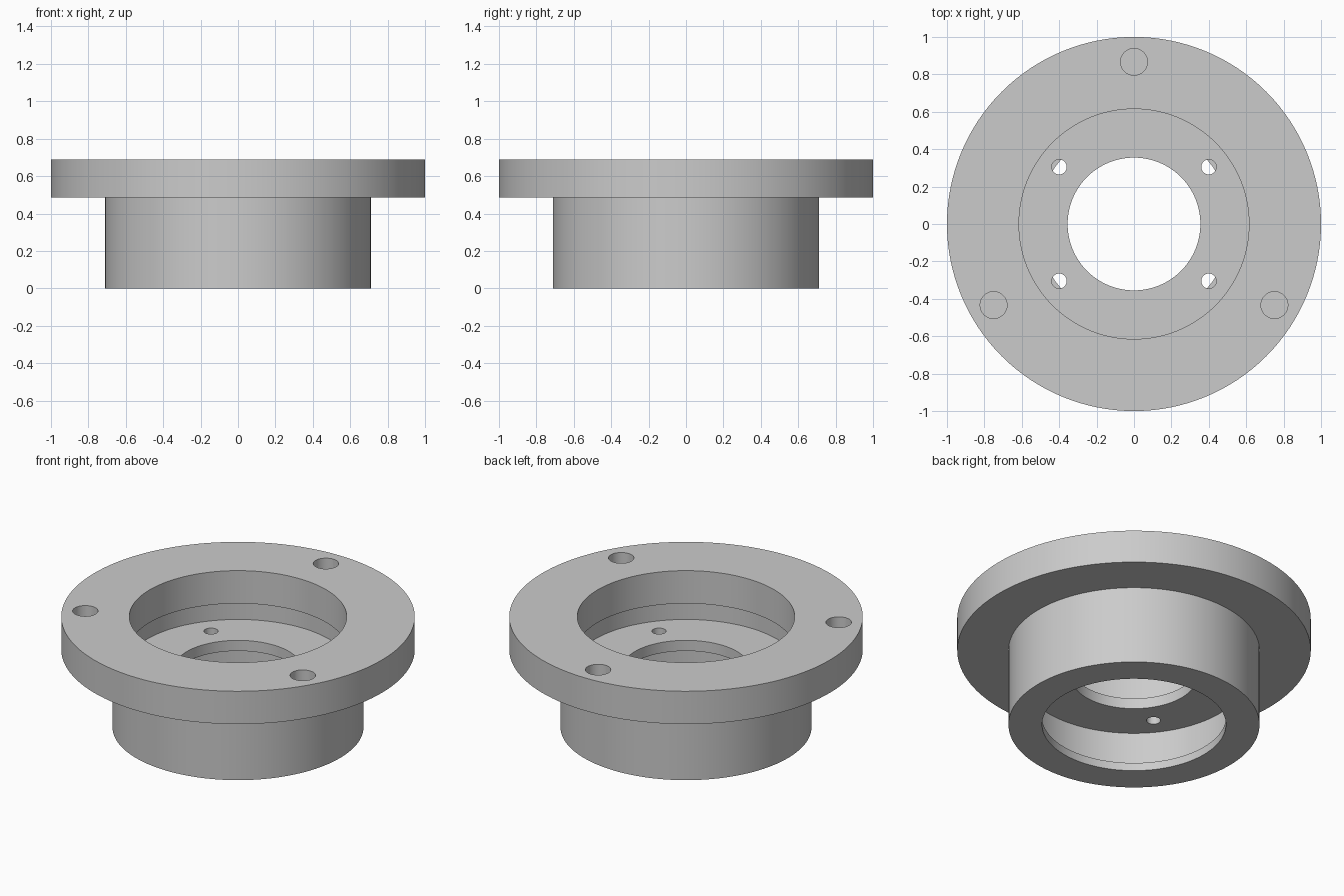
import bpy, bmesh, math

cube = bpy.data.objects.get("Cube")
if cube:
    bpy.data.objects.remove(cube, do_unlink=True)

SEGMENTS = 128

metal = bpy.data.materials.new("grey metal")
metal.use_nodes = True
grey = (0.6, 0.6, 0.6, 1)
metal.diffuse_color = grey
metal.node_tree.nodes["Principled BSDF"].inputs["Base Color"].default_value = grey


def lathe(name, profile):
    """Revolve a closed (radius, height) outline around z."""
    bm = bmesh.new()
    rings = []
    for i in range(SEGMENTS):
        a = 2 * math.pi * i / SEGMENTS
        rings.append([bm.verts.new((r * math.cos(a), r * math.sin(a), z)) for r, z in profile])
    n = len(profile)
    for i in range(SEGMENTS):
        this, following = rings[i], rings[(i + 1) % SEGMENTS]
        for j in range(n):
            k = (j + 1) % n
            bm.faces.new((this[j], following[j], following[k], this[k]))
    bmesh.ops.recalc_face_normals(bm, faces=bm.faces)
    mesh = bpy.data.meshes.new(name)
    bm.to_mesh(mesh)
    bm.free()
    mesh.materials.append(metal)
    obj = bpy.data.objects.new(name, mesh)
    bpy.context.collection.objects.link(obj)
    return obj


def drill(target, x, y, radius, bottom, top):
    """Cut a vertical round hole and discard the cutter."""
    bpy.ops.mesh.primitive_cylinder_add(vertices=32, radius=radius, depth=top - bottom,
                                        location=(x, y, (top + bottom) / 2))
    cutter = bpy.context.object
    cutter.hide_render = True
    cutter.data.materials.append(metal)
    mod = target.modifiers.new("hole", 'BOOLEAN')
    mod.operation = 'DIFFERENCE'
    mod.solver = 'EXACT'
    mod.object = cutter
    bpy.context.view_layer.objects.active = target
    bpy.ops.object.modifier_apply(modifier=mod.name)
    bpy.data.objects.remove(cutter, do_unlink=True)


# Flanged housing: bottom lip, lower chamber, inner web, upper chamber, flange
housing = lathe("flanged_housing", [
    (0.71, 0), (0.71, 0.485), (1, 0.485), (1, 0.69),
    (0.615, 0.69), (0.615, 0.485), (0.635, 0.485), (0.635, 0.376),
    (0.355, 0.376), (0.355, 0.31), (0.635, 0.31), (0.635, 0.05),
    (0.52, 0.05), (0.52, 0)])

# Three blind holes in the flange
for turn in (90, 210, 330):
    a = math.radians(turn)
    drill(housing, 0.867 * math.cos(a), 0.867 * math.sin(a), 0.072, 0.55, 0.8)

# Four through holes in the inner web
for sx in (-1, 1):
    for sy in (-1, 1):
        drill(housing, 0.4 * sx, 0.305 * sy, 0.04, 0.25, 0.43)

bpy.ops.object.select_all(action='DESELECT')
housing.select_set(True)
bpy.context.view_layer.objects.active = housing
bpy.ops.object.shade_smooth_by_angle(angle=math.radians(30))
